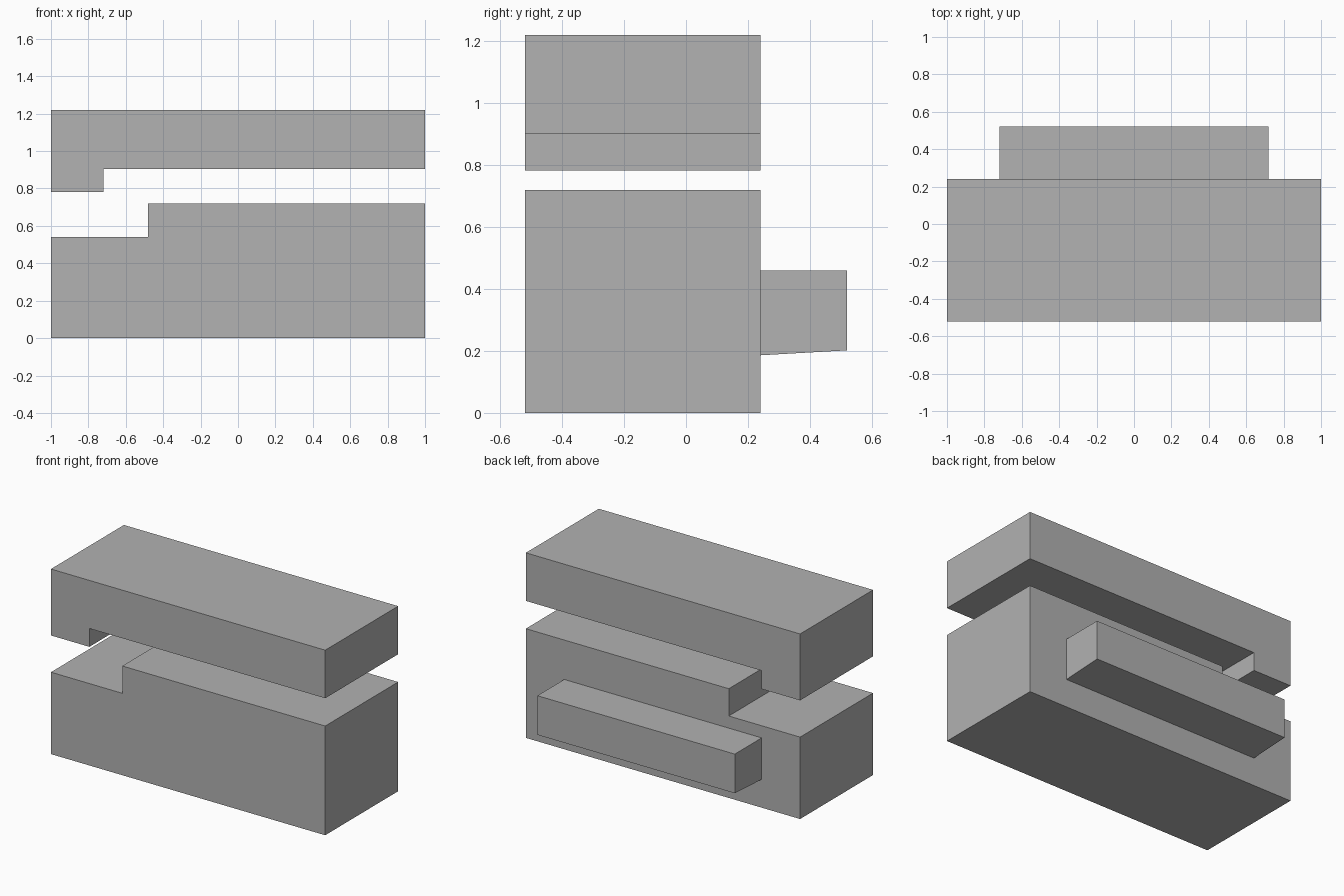
import bpy
import bmesh
from mathutils import Vector

cube = bpy.data.objects.get("Cube")
if cube:
    bpy.data.objects.remove(cube, do_unlink=True)

GREY = (0.445, 0.445, 0.445, 1.0)
mat = bpy.data.materials.new("plain grey")
mat.use_nodes = True
mat.diffuse_color = GREY
mat.node_tree.nodes["Principled BSDF"].inputs["Base Color"].default_value = GREY


def extrude_profile(name, points, direction):
    """Extrude a closed planar profile along a vector into a solid."""
    bm = bmesh.new()
    face = bm.faces.new([bm.verts.new(p) for p in points])
    result = bmesh.ops.extrude_face_region(bm, geom=[face], use_keep_orig=True)
    moved = [v for v in result["geom"] if isinstance(v, bmesh.types.BMVert)]
    bmesh.ops.translate(bm, verts=moved, vec=Vector(direction))
    bmesh.ops.recalc_face_normals(bm, faces=bm.faces)
    mesh = bpy.data.meshes.new(name)
    bm.to_mesh(mesh)
    bm.free()
    mesh.materials.append(mat)
    obj = bpy.data.objects.new(name, mesh)
    bpy.context.collection.objects.link(obj)
    return obj


FRONT, BACK = -0.52, 0.24
depth = (0, BACK - FRONT, 0)

# Lower block with a step cut from its right end
lower = [(-1, 0), (1, 0), (1, 0.72), (-0.48, 0.72), (-0.48, 0.54), (-1, 0.54)]
extrude_profile("lower_block", [(x, FRONT, z) for x, z in lower], depth)

# Upper block with a downward lip at its right end
upper = [(-1, 0.782), (-0.72, 0.782), (-0.72, 0.903), (1, 0.903), (1, 1.22), (-1, 1.22)]
extrude_profile("upper_block", [(x, FRONT, z) for x, z in upper], depth)

# Back ledge with a slightly sloping underside
ledge = [(BACK, 0.186), (0.52, 0.202), (0.52, 0.46), (BACK, 0.46)]
extrude_profile("back_ledge", [(-0.72, y, z) for y, z in ledge], (1.44, 0, 0))
